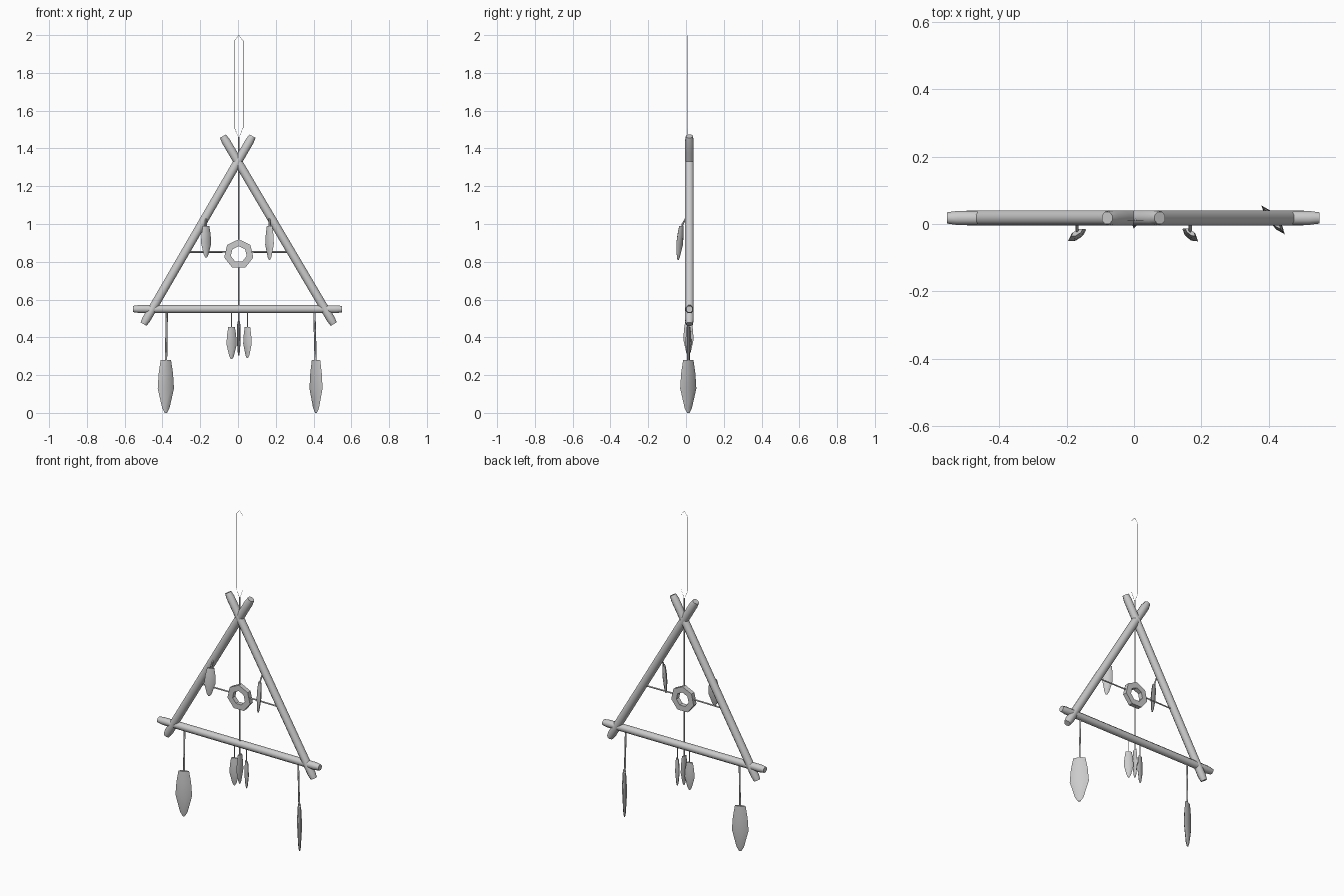
import bpy, bmesh, math
from mathutils import Vector, Matrix

if "Cube" in bpy.data.objects:
    bpy.data.objects.remove(bpy.data.objects["Cube"])

YC = 0.018  # depth centre of the wooden frame
XC = 0.004  # centre line of the strings


def finish(name, bm, smooth=None):
    bmesh.ops.recalc_face_normals(bm, faces=bm.faces[:])
    me = bpy.data.meshes.new(name)
    bm.to_mesh(me)
    bm.free()
    ob = bpy.data.objects.new(name, me)
    bpy.context.collection.objects.link(ob)
    if smooth:
        bpy.ops.object.select_all(action='DESELECT')
        ob.select_set(True)
        bpy.context.view_layer.objects.active = ob
        bpy.ops.object.shade_smooth_by_angle(angle=math.radians(smooth))
    return ob


def loft(name, rings, matrix=Matrix(), smooth=50):
    """Skin a list of equal-length point rings and cap both ends."""
    bm = bmesh.new()
    vs = [[bm.verts.new(matrix @ Vector(p)) for p in r] for r in rings]
    n = len(vs[0])
    for a, b in zip(vs, vs[1:]):
        for i in range(n):
            bm.faces.new((a[i], a[(i + 1) % n], b[(i + 1) % n], b[i]))
    bm.faces.new(vs[0])
    bm.faces.new(vs[-1])
    return finish(name, bm, smooth)


def stick(name, a, b, r):
    """Eight-sided stick with slightly whittled ends, lying in the XZ plane."""
    a, b = Vector((a[0], YC, a[1])), Vector((b[0], YC, b[1]))
    length = (b - a).length
    d = (b - a).normalized()
    u = Vector((0, 1, 0))
    v = d.cross(u)
    angles = [math.tau / 8 * (i + 0.5) for i in range(8)]
    rings = []
    for s, k in ((0, 0.8), (0.03, 1.0), (0.09, 1.0), (length - 0.09, 1.0),
                 (length - 0.03, 1.0), (length, 0.8)):
        c = a + d * s
        rings.append([c + (u * math.cos(t) + v * math.sin(t)) * r * k for t in angles])
    return loft(name, rings)


def string(name, pts, r, cyclic=False):
    cu = bpy.data.curves.new(name, 'CURVE')
    cu.dimensions = '3D'
    cu.bevel_depth = r
    cu.bevel_resolution = 0
    cu.use_fill_caps = True
    sp = cu.splines.new('POLY')
    sp.points.add(len(pts) - 1)
    for p, q in zip(sp.points, pts):
        p.co = (*q, 1)
    sp.use_cyclic_u = cyclic
    ob = bpy.data.objects.new(name, cu)
    bpy.context.collection.objects.link(ob)
    return ob


def feather(name, x, y, z0, z1, width, thick, angle, tilt=0):
    """Leaf-shaped feather with a flattened six-sided section, turned about z."""
    h, w, t = z1 - z0, width / 2, thick / 2
    profile = ((0, 0.14, 0.3), (0.09, 0.45, 0.6), (0.46, 1, 1),
               (0.75, 0.88, 1), (1, 0.64, 0.7))
    section = ((1, 0), (0.5, 1), (-0.5, 1), (-1, 0), (-0.5, -1), (0.5, -1))
    rings = [[(w * k * sx, t * m * sy, h * f) for sx, sy in section] for f, k, m in profile]
    mat = (Matrix.Translation((x, y, z0)) @ Matrix.Rotation(tilt, 4, 'X')
           @ Matrix.Rotation(math.radians(angle), 4, 'Z'))
    return loft(name, rings, mat)


# Triangular frame of crossed sticks
stick("left_stick", (-0.50, 0.47), (0.077, 1.465), 0.0245)
stick("right_stick", (0.507, 0.47), (-0.08, 1.465), 0.0245)
stick("bottom_stick", (-0.555, 0.55), (0.55, 0.549), 0.0225)

# Strings across the frame, stopping at the ring
RZ = 0.84
string("upper_string", [(XC, 0.012, 1.46), (XC, 0.012, RZ + 0.06)], 0.004)
string("lower_string", [(XC, 0.012, RZ - 0.06), (XC, 0.012, 0.45)], 0.004)
for s, n in ((-1, "left"), (1, "right")):
    string(n + "_cross_string", [(s * 0.06, 0.015, 0.853), (s * 0.27, 0.015, 0.851)], 0.005)

# Seven-sided centre ring with a flat, square section
bm = bmesh.new()
rows = []
for i in range(7):
    a = math.pi / 2 + i * math.tau / 7
    rows.append([bm.verts.new((XC + math.cos(a) * r, 0.015 + y, RZ + math.sin(a) * r))
                 for r, y in ((0.079, -0.014), (0.043, -0.014), (0.043, 0.014), (0.079, 0.014))])
for i in range(7):
    p, q = rows[i], rows[(i + 1) % 7]
    for j in range(4):
        k = (j + 1) % 4
        bm.faces.new((p[j], p[k], q[k], q[j]))
finish("centre_ring", bm)

# Very thin hanging loop
string("hanging_loop", [(XC, 0.01, 1.455), (XC - 0.023, 0.01, 1.51), (XC - 0.023, 0.01, 1.97),
                        (XC, 0.01, 1.999), (XC + 0.023, 0.01, 1.97), (XC + 0.023, 0.01, 1.51)],
       0.001, True)

# Large outer feathers
for n, x, xt, y, w, ang in (("left", -0.382, -0.377, 0.015, 0.095, 25),
                            ("right", 0.413, 0.404, 0.012, 0.11, -51)):
    feather(n + "_large_feather", x, y, 0, 0.28, w, 0.022, ang)
    string(n + "_large_feather_string", [(xt, y, 0.545), (x, y, 0.2)], 0.006)

# Small feathers under the middle of the bottom stick
for n, x, z0, z1, w, ang in (("left", -0.034, 0.285, 0.455, 0.058, 20),
                             ("middle", XC, 0.305, 0.485, 0.055, 80),
                             ("right", 0.05, 0.29, 0.455, 0.055, -35)):
    feather(n + "_small_feather", x, 0.013, z0, z1, w, 0.016, ang)
    string(n + "_small_feather_string", [(x, 0.013, 0.54), (x, 0.013, z1 - 0.05)], 0.003)

# Small feathers hung in front of the side sticks
for n, x, z0, w, ang in (("left", -0.169, 0.822, 0.064, 32), ("right", 0.167, 0.81, 0.058, -38)):
    feather(n + "_upper_feather", x, -0.042, z0, 0.99, w, 0.018, ang, -0.1)
    string(n + "_upper_feather_string", [(x, -0.03, 0.93), (x, -0.018, 1.0), (x, 0.0, 1.03)], 0.005)
